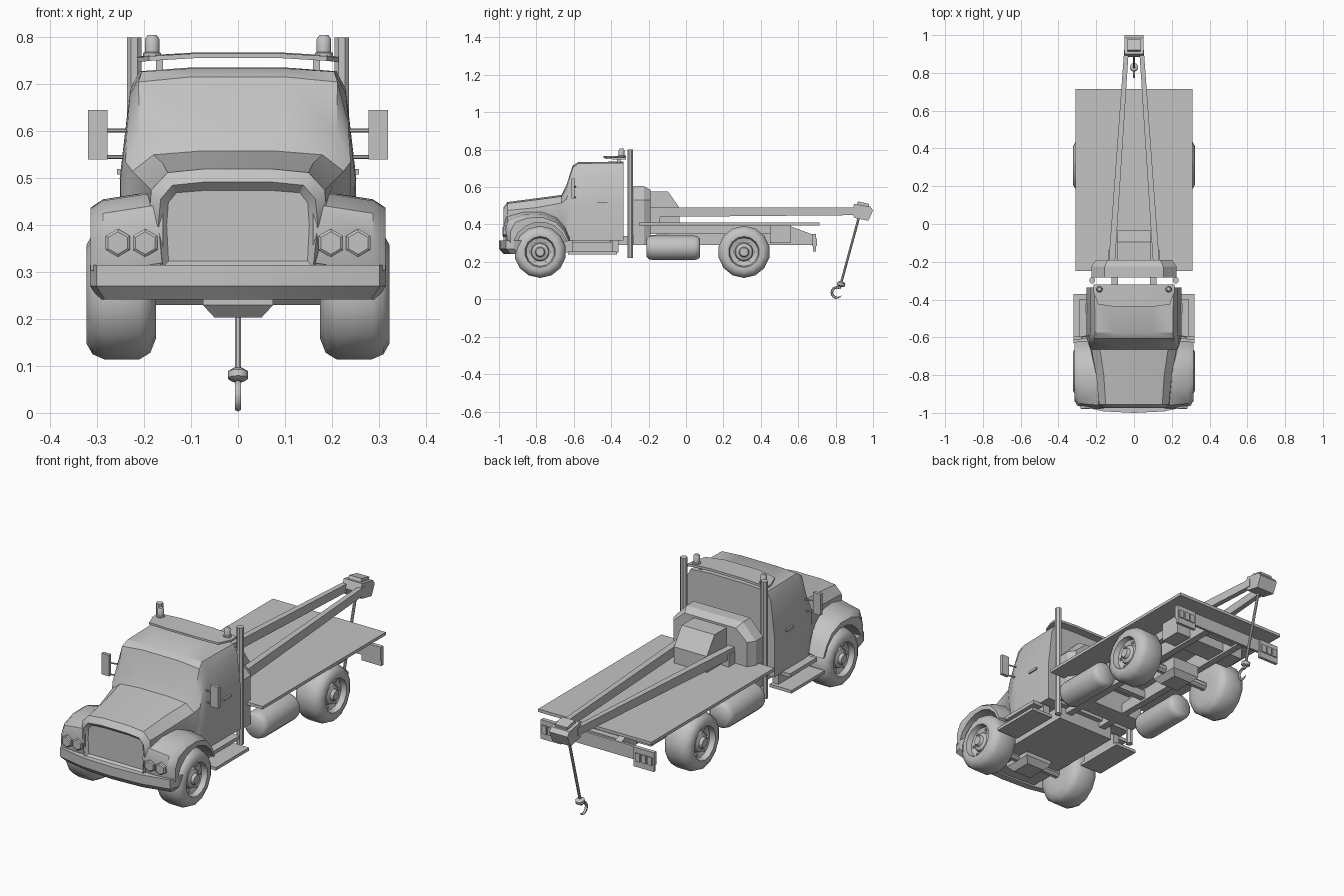
import bpy, bmesh, math
from mathutils import Vector, Matrix

if "Cube" in bpy.data.objects:
    bpy.data.objects.remove(bpy.data.objects["Cube"])

grey = bpy.data.materials.new("plain_grey")
grey.use_nodes = True
colour = (0.55, 0.55, 0.55, 1)
grey.diffuse_color = colour
grey.node_tree.nodes["Principled BSDF"].inputs["Base Color"].default_value = colour
SIDES = (("left", 1), ("right", -1))


def finish(name, bm, smooth=None):
    bmesh.ops.recalc_face_normals(bm, faces=bm.faces)
    mesh = bpy.data.meshes.new(name)
    bm.to_mesh(mesh)
    bm.free()
    mesh.materials.append(grey)
    ob = bpy.data.objects.new(name, mesh)
    bpy.context.collection.objects.link(ob)
    if smooth:
        bpy.ops.object.select_all(action='DESELECT')
        ob.select_set(True)
        bpy.context.view_layer.objects.active = ob
        bpy.ops.object.shade_smooth_by_angle(angle=math.radians(smooth))
    return ob


def loft(name, rings, smooth=None, caps=True, closed=False, inset=None):
    """Skin closed rings of points, with optional end caps."""
    bm = bmesh.new()
    vs = [[bm.verts.new(p) for p in ring] for ring in rings]
    n = len(vs[0])
    pairs = list(zip(vs, vs[1:])) + ([(vs[-1], vs[0])] if closed else [])
    for a, b in pairs:
        for i in range(n):
            j = (i + 1) % n
            bm.faces.new((a[i], a[j], b[j], b[i]))
    if caps and not closed:
        front = bm.faces.new(vs[0])
        bm.faces.new(vs[-1])
        if inset:
            bmesh.ops.recalc_face_normals(bm, faces=bm.faces)
            bmesh.ops.inset_region(bm, faces=[front], thickness=inset, depth=0)
            bmesh.ops.translate(bm, verts=front.verts, vec=(0, inset, 0))
    return finish(name, bm, smooth)


def box(name, x, y, z):
    rings = [[(a, y[0], z[0]), (a, y[1], z[0]), (a, y[1], z[1]), (a, y[0], z[1])] for a in x]
    return loft(name, rings)


def pair_box(name, x, y, z):
    for side, s in SIDES:
        box(f"{side}_{name}", (s * x[0], s * x[1]), y, z)


def prism(name, profile, x):
    """Side profile in (y, z) pushed across x."""
    return loft(name, [[(a, y, z) for y, z in profile] for a in x])


def lathe(name, centre, axis, profile, n=16, smooth=40):
    """Spin (offset along axis, radius) points round an axis."""
    turn = Vector(axis).to_track_quat('Z', 'Y').to_matrix()
    rings = [[Vector(centre) + turn @ Vector((r * math.cos(t), r * math.sin(t), h))
              for t in (2 * math.pi * (k + .5) / n for k in range(n))] for h, r in profile]
    return loft(name, rings, smooth)


def rod(name, a, b, r, n=8):
    d = Vector(b) - Vector(a)
    return lathe(name, a, d, [(0, r), (d.length, r)], n)


# Hood and cab shell: stations of y, then half section from sill to crown
stations = [
    (-.975, (.16, .31), (.17, .40), (.165, .455), (.14, .485), (.07, .492)),
    (-.955, (.16, .30), (.19, .40), (.185, .475), (.15, .512), (.07, .52)),
    (-.80, (.16, .30), (.20, .41), (.20, .49), (.16, .532), (.07, .54)),
    (-.665, (.17, .30), (.23, .42), (.225, .515), (.18, .55), (.08, .558)),
    (-.64, (.23, .31), (.24, .44), (.24, .535), (.21, .595), (.10, .61)),
    (-.605, (.245, .315), (.25, .50), (.235, .62), (.212, .705), (.10, .716)),
    (-.575, (.25, .315), (.252, .50), (.23, .68), (.205, .727), (.10, .734)),
    (-.335, (.25, .315), (.252, .50), (.23, .69), (.21, .728), (.10, .736)),
]
rings = []
for y, *half in stations:
    rings.append([(x, y, z) for x, z in half] + [(-x, y, z) for x, z in reversed(half)])
loft("cab_and_hood", rings, smooth=32, inset=.018)
box("cab_floor", (-.16, .16), (-.94, -.36), (.25, .32))

# Front fenders swept over the wheel arch
outline = [(-.95, .30), (-.965, .37), (-.95, .425), (-.87, .452), (-.77, .455),
           (-.69, .425), (-.645, .37), (-.62, .315)]
for side, s in SIDES:
    rings = []
    for i, (y, z) in enumerate(outline):
        t = math.radians(160 - 140 * i / (len(outline) - 1))
        ay, az = -.78 + .152 * math.cos(t), .255 + .158 * math.sin(t)
        my, mz = ay + .6 * (y - ay), az + .6 * (z - az)
        front = -.012 if i < 3 else 0
        rings.append([(s * .314, ay, az), (s * .314, my, mz), (s * .288, y, z),
                      (s * .16, y + front, z + .02), (s * .16, ay, az)])
    loft(f"{side}_front_fender", rings, smooth=35)
    for k, x in enumerate((.198, .256)):
        lathe(f"{side}_headlight_{k + 1}", (s * x, -.95, .362), (0, -1, 0),
              [(0, .03), (.026, .03), (.03, .024)], 6, None)

# Curved bumper with a tucked lower edge
rings = []
for x, y in ((-.315, -.92), (-.302, -.962), (-.16, -.992), (0, -1), (.16, -.992), (.302, -.962), (.315, -.92)):
    rings.append([(x, y, .315), (x, y, .27), (x * .94, y + .025, .242),
                  (x * .94, y + .06, .242), (x, y + .06, .315)])
loft("front_bumper", rings, smooth=25)

# Wheels: tyre, dished rim and hub in one spin
wheel = [(0, .05), (0, .095), (.012, .125), (.035, .139), (.11, .139), (.135, .128),
         (.148, .105), (.146, .083), (.12, .076), (.112, .05), (.125, .045), (.132, .028), (.146, .022)]
for side, s in SIDES:
    for place, y in (("front", -.78), ("rear", .31)):
        lathe(f"{side}_{place}_wheel", (s * .175, y, .253), (s, 0, 0), wheel, 14, 40)
        for k in range(6):
            t = k * math.pi / 3
            c = (s * .28, y + .062 * math.cos(t), .253 + .062 * math.sin(t))
            lathe(f"{side}_{place}_wheel_bolt_{k + 1}", c, (s, 0, 0), [(0, .007), (.018, .007)], 6, None)

# Axles and differential housings
for place, y in (("front", -.78), ("rear", .31)):
    rod(f"{place}_axle", (-.2, y, .25), (.2, y, .25), .022)
    loft(f"{place}_differential", [[(a, b, z) for a, b in
         ((-w, y - w), (w, y - w), (w, y + w), (-w, y + w))] for w, z in ((.05, .203), (.075, .23), (.075, .29))])

# Chassis rails, cross members and bed frame
rail = [(-.4, .29), (.68, .29), (.68, .345), (.56, .39), (.2, .36), (-.4, .335)]
for side, s in SIDES:
    prism(f"{side}_chassis_rail", rail, (s * .085, s * .12))
    box(f"{side}_bed_runner", (s * .13, s * .16), (-.24, .56), (.35, .396))
for k, y in enumerate((-.28, -.05, .16, .46, .62)):
    box(f"cross_member_{k + 1}", (-.1, .1), (y, y + .03), (.3, .34))
box("rear_frame_box", (-.2, .2), (.45, .56), (.30, .394))
box("flat_bed", (-.31, .31), (-.25, .715), (.395, .41))

# Tail panel with lamp clusters
box("tail_panel", (-.31, .31), (.675, .688), (.285, .35))
for side, s in SIDES:
    box(f"{side}_lamp_plate", (s * .2, s * .31), (.68, .695), (.255, .35))
    for k in range(3):
        x = .21 + .033 * k
        box(f"{side}_tail_lamp_{k + 1}", (s * x, s * (x + .026)), (.69, .701), (.285, .325))

# Fuel tanks and steps
for side, s in SIDES:
    lathe(f"{side}_fuel_tank", (s * .235, -.21, .275), (0, 1, 0),
          [(0, .05), (.012, .062), (.03, .066), (.255, .066), (.273, .062), (.285, .05)], 16, 50)
pair_box("lower_step", (.2, .32), (-.63, -.37), (.24, .255))
pair_box("step_riser", (.2, .235), (-.61, -.39), (.25, .31))
pair_box("upper_step", (.2, .29), (-.61, -.40), (.30, .318))

# Exhaust stacks, beacons, mirrors, handles
for side, s in SIDES:
    rod(f"{side}_exhaust_stack", (s * .221, -.298, .22), (s * .221, -.298, .8), .017, 8)
    lathe(f"{side}_beacon", (s * .183, -.345, .755), (0, 0, 1),
          [(0, .02), (.012, .02), (.014, .016), (.042, .016), (.05, .01)], 10)
    box(f"{side}_mirror", (s * .278, s * .32), (-.612, -.596), (.54, .645))
    for k, z in enumerate((.545, .602)):
        rod(f"{side}_mirror_arm_{k + 1}", (s * .235, -.59, z), (s * .3, -.602, z), .004, 6)
    box(f"{side}_door_handle", (s * .245, s * .258), (-.475, -.42), (.508, .52))

# Bowed light bar over the rear of the roof
rings = []
for x, y, z in ((-.215, -.36, .747), (-.19, -.425, .75), (-.09, -.44, .756),
                (.09, -.44, .756), (.19, -.425, .75), (.215, -.36, .747)):
    rings.append([(x, y, z), (x, -.32, z), (x, -.32, z + .012), (x, y, z + .01)])
loft("roof_light_bar", rings)
pair_box("light_bar_post", (.16, .175), (-.37, -.35), (.72, .752))

# Bulkhead and winch housing
shape = [(-.225, .29), (.225, .29), (.225, .53), (.155, .605), (-.155, .605), (-.225, .53)]
loft("bulkhead", [[(x * k, y, z if k == 1 else min(z, .585)) for x, z in shape]
                  for y, k in ((-.282, 1), (-.225, 1), (-.19, .9))])
prism("winch_housing", [(-.2, .41), (-.035, .41), (-.035, .49), (-.095, .575), (-.2, .575)], (-.09, .09))

# Boom arms meeting at the boom head
for side, s in SIDES:
    rings = []
    for x, y, low, w in ((.118, -.21, .44, .017), (.04, .92, .45, .012)):
        rings.append([(s * x - w, y, low), (s * x + w, y, low), (s * x + w, y, .49), (s * x - w, y, .49)])
    loft(f"{side}_boom_arm", rings)
    box(f"{side}_boom_foot", (s * .1, s * .137), (-.215, -.14), (.41, .47))
prism("boom_head", [(.9, .435), (.975, .42), (1, .475), (.985, .495), (.9, .51), (.885, .47)], (-.05, .05))
prism("boom_head_cap", [(.91, .5), (.975, .485), (.98, .51), (.92, .523)], (-.034, .034))

# Cable, block and open hook
rod("cable", (0, .925, .44), (0, .83, .09), .007, 8)
lathe("hook_block", (0, .826, .068), (0, .26, .97),
      [(0, .014), (.006, .022), (.02, .022), (.027, .012)], 10)
rings = []
for k in range(12):
    t = math.radians(60 + 24 * k)
    r = .007 if k < 9 else .007 - .002 * (k - 8)
    out = Vector((0, math.cos(t), math.sin(t)))
    rings.append([Vector((0, .808, .036)) + out * (.028 + r * math.cos(a)) + Vector((r * math.sin(a), 0, 0))
                  for a in (j * math.pi / 3 for j in range(6))])
loft("hook", rings, smooth=60)
rod("hook_shank", (0, .827, .075), (0, .821, .058), .007, 6)
